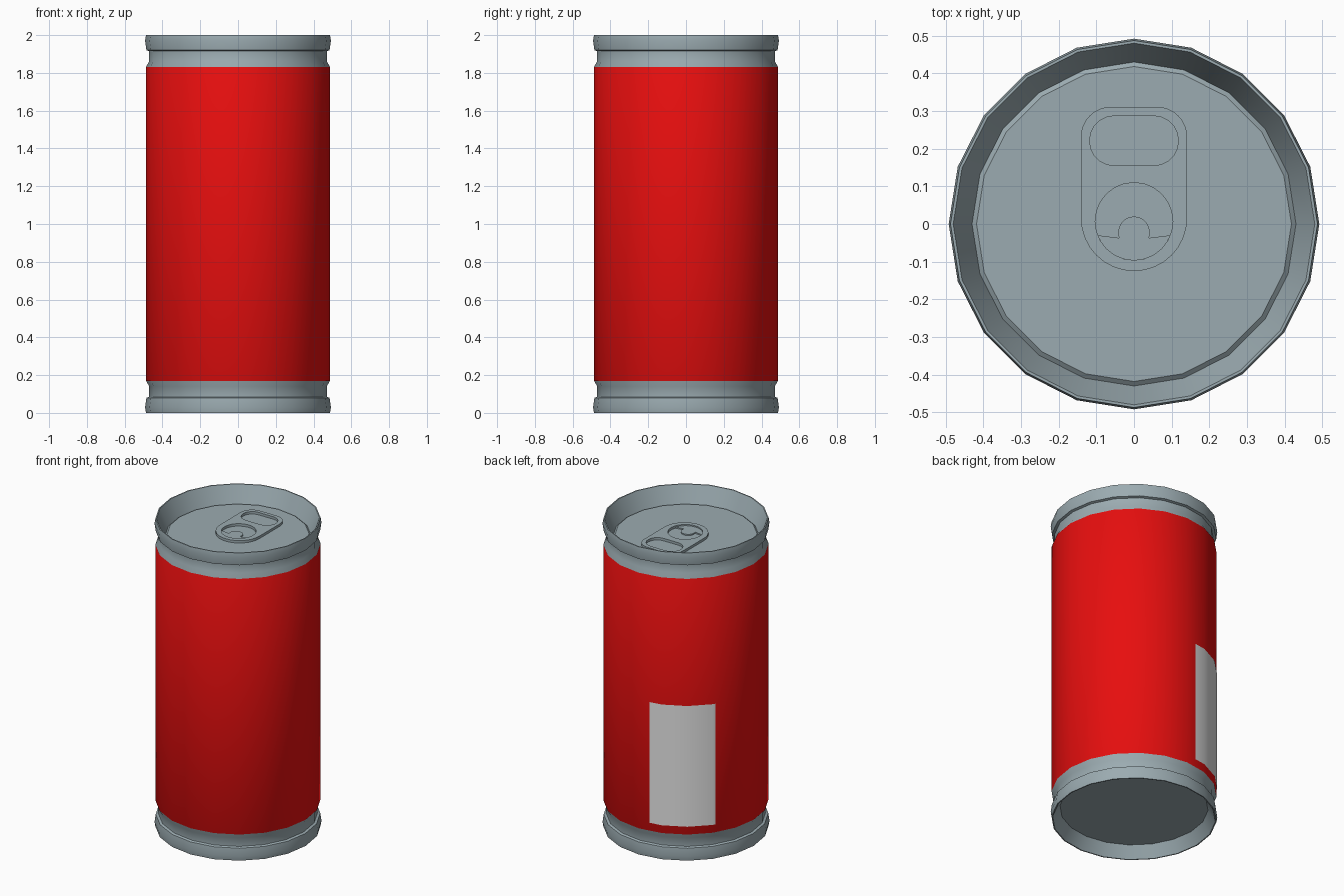
import bpy, bmesh, math
from math import sin, cos, pi, radians

if "Cube" in bpy.data.objects:
    bpy.data.objects.remove(bpy.data.objects["Cube"])

SIDES = 20


def material(name, rgb):
    m = bpy.data.materials.new(name)
    m.diffuse_color = (*rgb, 1)
    m.use_nodes = True
    m.node_tree.nodes["Principled BSDF"].inputs["Base Color"].default_value = m.diffuse_color
    return m


METAL = material("brushed metal", (0.33, 0.41, 0.44))
RED = material("red paint", (0.80, 0.0045, 0.0045))
PALE = material("pale panel", (0.85, 0.85, 0.85))


def smooth(ob, deg=30):
    bpy.ops.object.select_all(action='DESELECT')
    ob.select_set(True)
    bpy.context.view_layer.objects.active = ob
    bpy.ops.object.shade_smooth_by_angle(angle=radians(deg))


def finish(bm, name, mats):
    me = bpy.data.meshes.new(name)
    bm.to_mesh(me)
    bm.free()
    ob = bpy.data.objects.new(name, me)
    bpy.context.collection.objects.link(ob)
    for m in mats:
        me.materials.append(m)
    return ob


def lathe(name, profile, mat):
    """Revolve (radius, z) points; flat n-gon caps where asked by the ends."""
    bm = bmesh.new()
    rings = [[bm.verts.new((r * cos(2 * pi * i / SIDES), r * sin(2 * pi * i / SIDES), z))
              for i in range(SIDES)] for r, z in profile]
    for a, b in zip(rings, rings[1:]):
        for i in range(SIDES):
            j = (i + 1) % SIDES
            bm.faces.new((a[i], a[j], b[j], b[i]))
    return bm, rings


# Can shell: bottom disc, lower rim, neck, body, neck, upper rim, recessed lid
profile = [(0.437, 0.075), (0.480, 0.0), (0.487, 0.0), (0.492, 0.03), (0.485, 0.08),
           (0.470, 0.085), (0.470, 0.14), (0.487, 0.17),
           (0.487, 1.832), (0.470, 1.862), (0.470, 1.915), (0.485, 1.92),
           (0.492, 1.97), (0.487, 2.0), (0.480, 2.0), (0.430, 1.888), (0.418, 1.898)]
bm, rings = lathe("can", profile, METAL)
bm.faces.new(rings[0])
bm.faces.new(rings[-1])
bmesh.ops.recalc_face_normals(bm, faces=bm.faces[:])
for f in bm.faces:
    zs = [v.co.z for v in f.verts]
    f.material_index = 1 if max(zs) - min(zs) > 1 else 0   # tall body faces are red
can = finish(bm, "can", [METAL, RED])
smooth(can)


# Pale panel on the back left of the body, following the flat sides
def on_body(deg, r):
    step = 360 / SIDES
    off = (deg % step) - step / 2
    rr = r * cos(radians(step / 2)) / cos(radians(off))
    return rr * cos(radians(deg)), rr * sin(radians(deg))


bm = bmesh.new()
angles = [98.5, 108, 126, 144, 145.8]
low, high = ([bm.verts.new((*on_body(a, 0.490), z)) for a in angles] for z in (0.222, 1.007))
for i in range(len(angles) - 1):
    bm.faces.new((low[i], low[i + 1], high[i + 1], high[i]))
panel = finish(bm, "back_panel", [PALE])
smooth(panel)


# Pull tab pieces: outlines filled and extruded
def arc(cx, cy, r, a0, a1, n=10):
    return [(cx + r * cos(radians(a0 + (a1 - a0) * i / n)),
             cy + r * sin(radians(a0 + (a1 - a0) * i / n))) for i in range(n + 1)]


def plate(name, loops, z0, z1):
    cu = bpy.data.curves.new(name, 'CURVE')
    cu.dimensions = '2D'
    cu.fill_mode = 'BOTH'
    cu.extrude = (z1 - z0) / 2
    for pts in loops:
        s = cu.splines.new('POLY')
        s.points.add(len(pts) - 1)
        for p, (x, y) in zip(s.points, pts):
            p.co = (x, y, 0, 1)
        s.use_cyclic_u = True
    cu.materials.append(METAL)
    ob = bpy.data.objects.new(name, cu)
    bpy.context.collection.objects.link(ob)
    ob.location.z = (z0 + z1) / 2
    bpy.ops.object.select_all(action='DESELECT')
    ob.select_set(True)
    bpy.context.view_layer.objects.active = ob
    bpy.ops.object.convert(target='MESH')
    smooth(bpy.context.view_layer.objects.active)


outline = arc(0, 0.016, 0.141, 180, 360, 16) + arc(0.061, 0.231, 0.08, 0, 90) + arc(-0.061, 0.231, 0.08, 90, 180)
slot = arc(0.052, 0.221, 0.066, -90, 90) + arc(-0.052, 0.221, 0.066, 90, 270)
hole = arc(0, 0.007, 0.103, 0, 345, 23)
plate("pull_tab", [outline, slot, hole], 1.897, 1.914)

# Tongue with a round notch, filling the lower part of the tab hole
tongue = arc(0, 0.007, 0.103, 201, 339, 12) + [(0.04, -0.037)] + arc(0, -0.022, 0.042, -15, 195, 12) + [(-0.04, -0.037)]
plate("tab_tongue", [tongue], 1.897, 1.906)
